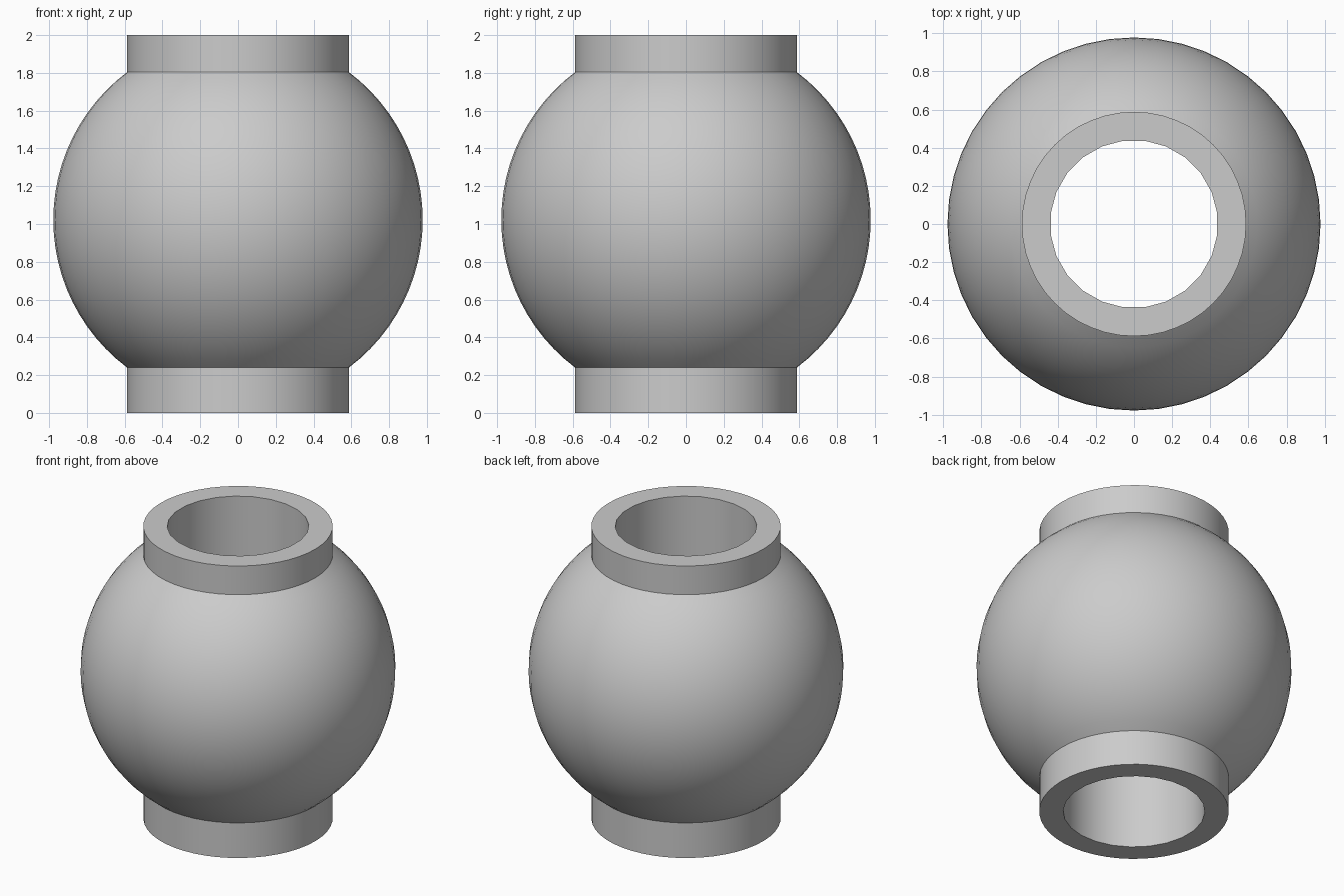
import bpy, math

cube = bpy.data.objects.get("Cube")
if cube:
    bpy.data.objects.remove(cube, do_unlink=True)

# One grey material
grey = bpy.data.materials.new("plain_grey")
grey.use_nodes = True
colour = (0.6, 0.6, 0.6, 1)
grey.diffuse_color = colour
grey.node_tree.nodes["Principled BSDF"].inputs["Base Color"].default_value = colour

HEIGHT, CENTRE, BALL_R, COLLAR_R, BORE_R = 2.0, 1.022, 0.978, 0.588, 0.44
SIDES, BORE_SIDES, STEPS = 48, 24, 24


def lathe(name, profile, sides):
    """Turn a (radius, z) profile around z into a closed solid with flat caps."""
    verts, faces = [], []
    for r, z in profile:
        for i in range(sides):
            a = math.tau * i / sides
            verts.append((r * math.cos(a), r * math.sin(a), z))
    for k in range(len(profile) - 1):
        for i in range(sides):
            j = (i + 1) % sides
            a, b = k * sides, (k + 1) * sides
            faces.append((a + i, a + j, b + j, b + i))
    faces.append(tuple(reversed(range(sides))))
    faces.append(tuple(range(len(verts) - sides, len(verts))))
    mesh = bpy.data.meshes.new(name)
    mesh.from_pydata(verts, [], faces)
    mesh.materials.append(grey)
    obj = bpy.data.objects.new(name, mesh)
    bpy.context.collection.objects.link(obj)
    return obj


# Ball arc between the two straight collars
limit = math.acos(COLLAR_R / BALL_R)
arc = []
for k in range(STEPS + 1):
    t = -limit + 2 * limit * k / STEPS
    arc.append((BALL_R * math.cos(t), CENTRE + BALL_R * math.sin(t)))
ball = lathe("bored_ball_with_collars",
             [(COLLAR_R, 0)] + arc + [(COLLAR_R, HEIGHT)], SIDES)

# Straight bore through the whole body
cutter = lathe("bore_cutter", [(BORE_R, -0.2), (BORE_R, HEIGHT + 0.2)], BORE_SIDES)
cutter.rotation_euler.z = math.pi / BORE_SIDES
cutter.hide_render = True

bpy.ops.object.select_all(action="DESELECT")
ball.select_set(True)
bpy.context.view_layer.objects.active = ball
cut = ball.modifiers.new("bore", "BOOLEAN")
cut.operation = "DIFFERENCE"
cut.solver = "EXACT"
cut.object = cutter
bpy.ops.object.modifier_apply(modifier=cut.name)
bpy.data.objects.remove(cutter, do_unlink=True)

bpy.ops.object.shade_smooth_by_angle(angle=math.radians(30))
